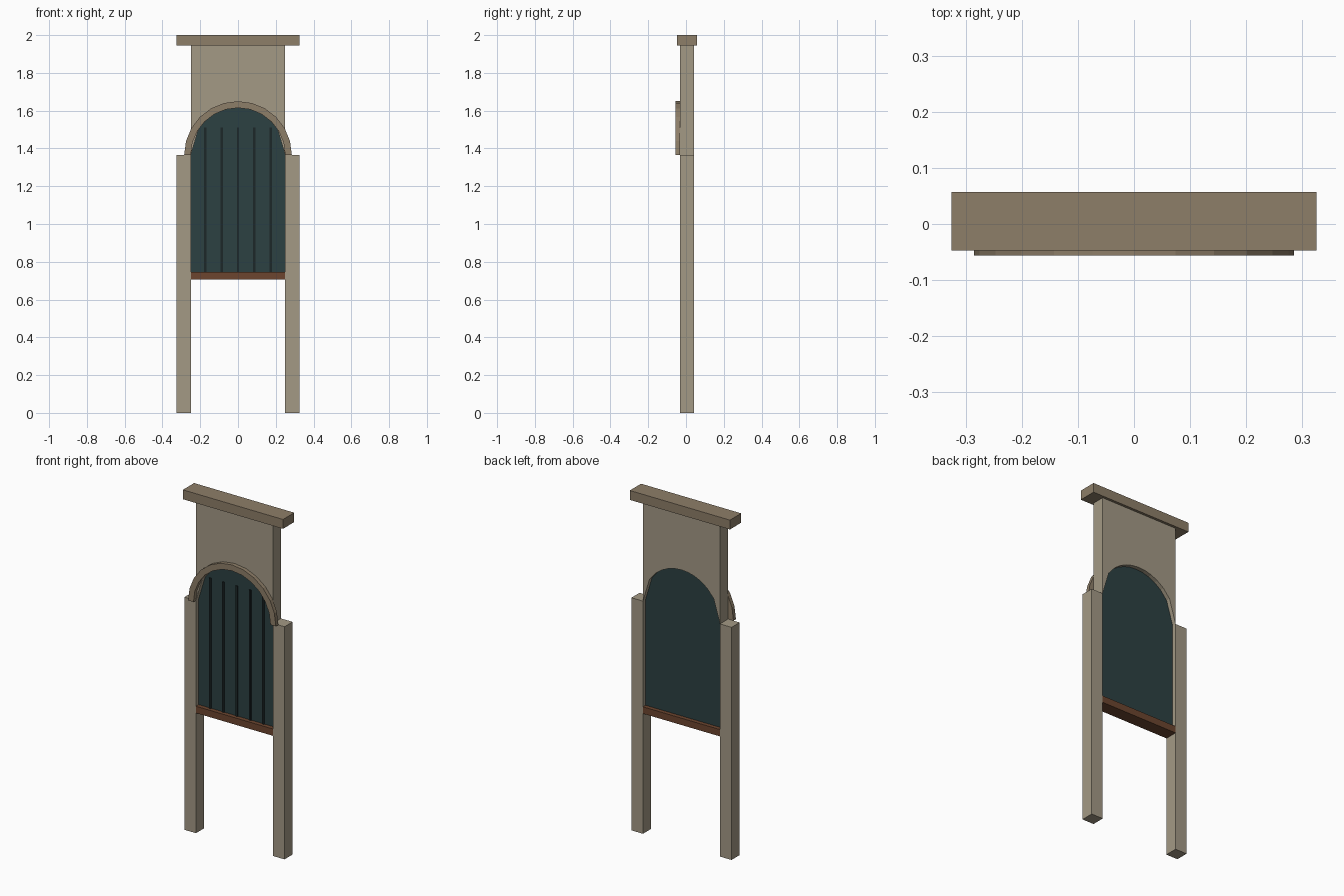
import bpy, bmesh
from math import sin, cos, pi, sqrt

if "Cube" in bpy.data.objects:
    bpy.data.objects.remove(bpy.data.objects["Cube"])

def material(name, rgb):
    m = bpy.data.materials.new(name)
    m.diffuse_color = (*rgb, 1)
    m.use_nodes = True
    m.node_tree.nodes["Principled BSDF"].inputs["Base Color"].default_value = m.diffuse_color
    return m

stone = material("pale_stone", (0.37, 0.32, 0.235))
trim = material("trim_stone", (0.27, 0.21, 0.14))
teal = material("teal_paint", (0.025, 0.052, 0.055))
dark = material("dark_groove", (0.012, 0.02, 0.021))
brown = material("brown_wood", (0.15, 0.06, 0.028))

def prism(name, polys, y0, y1, mat):
    """Extrude touching x-z polygons from y0 to y1 as one solid."""
    bm = bmesh.new()
    faces = [bm.faces.new([bm.verts.new((x, y0, z)) for x, z in p]) for p in polys]
    bmesh.ops.remove_doubles(bm, verts=bm.verts[:], dist=1e-5)
    ext = bmesh.ops.extrude_face_region(bm, geom=bm.faces[:], use_keep_orig=True)
    moved = [g for g in ext["geom"] if isinstance(g, bmesh.types.BMVert)]
    bmesh.ops.translate(bm, verts=moved, vec=(0, y1 - y0, 0))
    bmesh.ops.recalc_face_normals(bm, faces=bm.faces[:])
    me = bpy.data.meshes.new(name)
    bm.to_mesh(me)
    bm.free()
    me.materials.append(mat)
    ob = bpy.data.objects.new(name, me)
    bpy.context.collection.objects.link(ob)
    return ob

def box(name, x0, x1, y0, y1, z0, z1, mat):
    return prism(name, [[(x0, z0), (x1, z0), (x1, z1), (x0, z1)]], y0, y1, mat)

R, SPRING, N = 0.25, 1.365, 12
FRONT, BACK = -0.033, 0.042

# Side posts
for side, s in (("left", -1), ("right", 1)):
    a, b = sorted((s * 0.25, s * 0.325))
    box(side + "_post", a, b, FRONT, BACK, 0, SPRING, stone)

# Wall above the arch, in even columns
xs = [-R + 2 * R * i / N for i in range(N + 1)]
arch = [(x, SPRING + sqrt(max(0, R * R - x * x))) for x in xs]
prism("arch_wall", [[p, q, (q[0], 1.945), (p[0], 1.945)]
                    for p, q in zip(arch, arch[1:])], FRONT, BACK, stone)

# Cap
box("cap", -0.325, 0.325, -0.047, 0.057, 1.945, 2.0, trim)

# Curved arch trim on the front
def ring(r, i):
    t = pi * i / N
    return (r * cos(t), SPRING + r * sin(t))

prism("arch_trim", [[ring(R, i), ring(0.285, i), ring(0.285, i + 1), ring(R, i + 1)]
                    for i in range(N)], -0.056, FRONT, trim)

# Arched door panel, battens and bottom rail
prism("door_panel", [[(-R, 0.745), (R, 0.745)] + arch[::-1]], -0.008, 0.018, teal)
for i in range(-2, 3):
    x = i * 0.0865
    box("batten", x - 0.006, x + 0.006, -0.014, -0.008, 0.745, 1.51, dark)
box("bottom_rail", -R, R, FRONT, BACK, 0.705, 0.745, brown)
